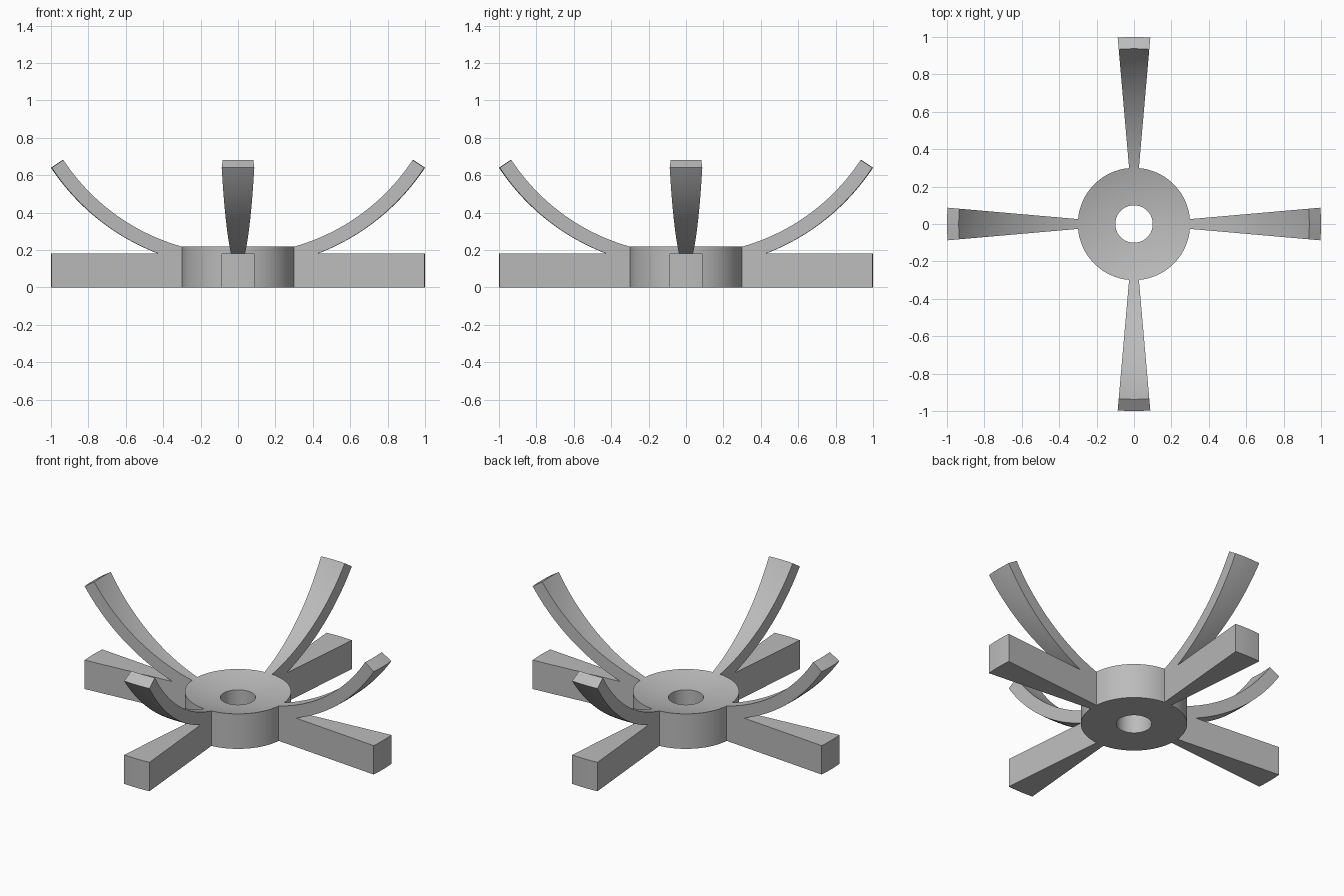
import bpy, bmesh
from math import sin, cos, radians, sqrt, asin, pi
from mathutils import Matrix, Vector

cube = bpy.data.objects.get("Cube")
if cube:
    bpy.data.objects.remove(cube, do_unlink=True)

HOLE, HUB, RIM = 0.1, 0.3, 1.0      # radii
BASE = 0.18                         # height of the flat spokes
CENTRE, INNER, OUTER = 1.3, 1.123, 1.198   # bowl sphere centre height and radii
HALF = radians(5)                   # half angle of each spoke

grey = bpy.data.materials.new("plain grey")
grey.use_nodes = True
colour = (0.5, 0.5, 0.5, 1)
grey.diffuse_color = colour
grey.node_tree.nodes["Principled BSDF"].inputs["Base Color"].default_value = colour


def bowl_arc(radius, start, end, steps):
    """Points (r, z) along the underside of a sphere, by angle from straight down."""
    angles = [start + (end - start) * i / steps for i in range(steps + 1)]
    return [(radius * sin(a), CENTRE - radius * cos(a)) for a in angles]


def sweep(bm, profile, start, end, steps):
    """Revolve an open (r, z) profile about the z axis."""
    verts = [bm.verts.new((r * cos(start), r * sin(start), z)) for r, z in profile]
    edges = [bm.edges.new(pair) for pair in zip(verts, verts[1:])]
    bmesh.ops.spin(bm, geom=verts + edges, cent=(0, 0, 0), axis=(0, 0, 1),
                   angle=end - start, steps=steps)


def finish(bm, name):
    bmesh.ops.remove_doubles(bm, verts=bm.verts, dist=0.0001)
    bmesh.ops.recalc_face_normals(bm, faces=bm.faces)
    mesh = bpy.data.meshes.new(name)
    bm.to_mesh(mesh)
    bm.free()
    mesh.materials.append(grey)
    obj = bpy.data.objects.new(name, mesh)
    bpy.context.collection.objects.link(obj)
    bpy.ops.object.select_all(action='DESELECT')
    obj.select_set(True)
    bpy.context.view_layer.objects.active = obj
    bpy.ops.object.shade_smooth_by_angle(angle=radians(30))
    return obj


tip = asin(RIM / OUTER)
hub_edge = asin(HUB / INNER)
under_start = asin(sqrt(OUTER ** 2 - (CENTRE - BASE) ** 2) / OUTER)

# Hub: bored disc with a dished top, its wall left open where the spokes join
dish = bowl_arc(INNER, asin(HOLE / INNER), hub_edge, 6)
bm = bmesh.new()
sweep(bm, [(HUB, 0), (HOLE, 0)] + dish, 0, 2 * pi, 144)
for k in range(4):
    turn = k * pi / 2
    sweep(bm, [(HUB, 0), dish[-1]], turn + HALF, turn + pi / 2 - HALF, 32)
finish(bm, "hub")

# Spokes: each a wedge with a flat foot and an upswept bowl arm
outline = [(HUB, 0), (RIM, 0), (RIM, BASE)]
outline += bowl_arc(OUTER, under_start, tip, 24)
outline += bowl_arc(INNER, tip, hub_edge, 24)
for k, side in enumerate(("left", "back", "right", "front")):
    bm = bmesh.new()
    sweep(bm, outline, -HALF, HALF, 4)
    for a in (-HALF, HALF):
        bm.faces.new([bm.verts.new((r * cos(a), r * sin(a), z)) for r, z in outline])
    bm.transform(Matrix.Rotation(k * pi / 2, 4, 'Z'))
    finish(bm, side + "_spoke")
